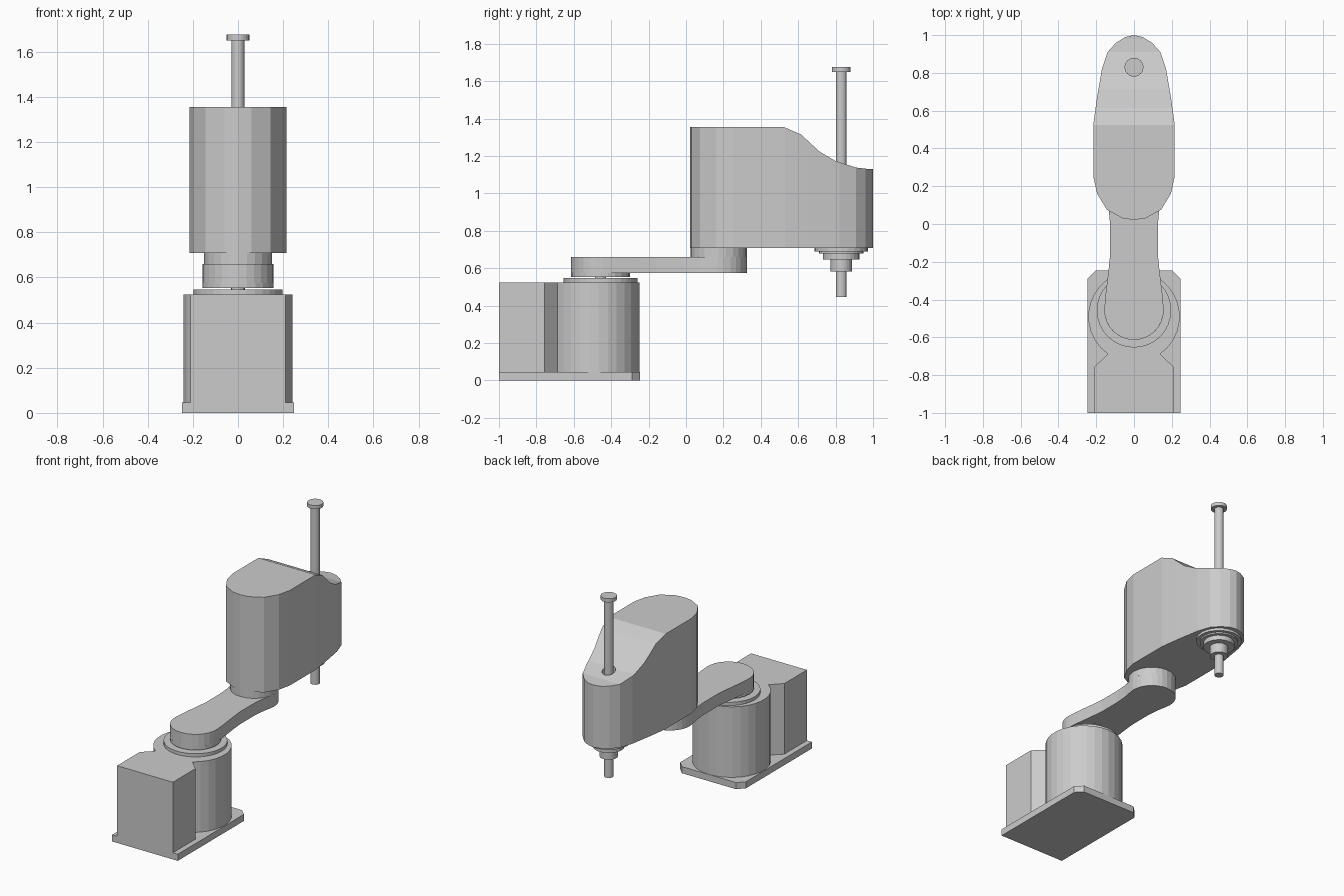
import bpy, bmesh, math
from mathutils import Matrix

if "Cube" in bpy.data.objects:
    bpy.data.objects.remove(bpy.data.objects["Cube"])

# maps (profile y, profile z, extrusion) to world y, z, x
SIDE = Matrix(((0, 0, 1, 0), (1, 0, 0, 0), (0, 1, 0, 0), (0, 0, 0, 1)))


def prism(name, outline, z0, z1, matrix=None):
    """Extrude a closed 2D outline from z0 to z1."""
    bm = bmesh.new()
    face = bm.faces.new([bm.verts.new((x, y, z0)) for x, y in outline])
    ext = bmesh.ops.extrude_face_region(bm, geom=[face])
    verts = [v for v in ext["geom"] if isinstance(v, bmesh.types.BMVert)]
    bmesh.ops.translate(bm, vec=(0, 0, z1 - z0), verts=verts)
    if matrix:
        bm.transform(matrix)
    bmesh.ops.recalc_face_normals(bm, faces=bm.faces)
    mesh = bpy.data.meshes.new(name)
    bm.to_mesh(mesh)
    bm.free()
    obj = bpy.data.objects.new(name, mesh)
    bpy.context.collection.objects.link(obj)
    return obj


def arc(cy, r, a0, a1, n):
    """Points on an arc centred at (0, cy), angles in degrees."""
    return [(r * math.cos(math.radians(a0 + (a1 - a0) * i / n)),
             cy + r * math.sin(math.radians(a0 + (a1 - a0) * i / n)))
            for i in range(n + 1)]


def disc(name, cy, r, z0, z1, n=24):
    return prism(name, arc(cy, r, 0, 360, n)[:-1], z0, z1)


def mirrored(half):
    """Complete a right-hand half outline across x = 0."""
    return half + [(-x, y) for x, y in reversed(half) if abs(x) > 1e-4]


def boolean(obj, cutter, operation):
    mod = obj.modifiers.new(operation.title(), "BOOLEAN")
    mod.object = cutter
    mod.operation = operation
    mod.solver = "EXACT"
    cutter.hide_render = True
    cutter.hide_set(True)


# base: plate with chamfered front corners, round column joined to a rear box
prism("base_plate", mirrored([(0.247, -1), (0.247, -0.29), (0.203, -0.246)]), 0, 0.045)
column = arc(-0.49, 0.242, -55, 235, 24)
box = [(-0.21, -0.757), (-0.21, -1), (0.21, -1), (0.21, -0.757)]
prism("base_column", column + box, 0.045, 0.525)

# shoulder joint
SHOULDER, ELBOW, TOOL = -0.457, 0.175, 0.83
disc("shoulder_ring", SHOULDER, 0.197, 0.525, 0.547, 32)
disc("shoulder_pin", SHOULDER, 0.03, 0.54, 0.56, 16)
disc("shoulder_hub", SHOULDER, 0.157, 0.553, 0.576)

# lower arm with a slim waist
shoulder_end = arc(SHOULDER, 0.157, -90, 5, 7)
shoulder_end[0] = (0, SHOULDER - 0.157)
waist = [(0.15, -0.37), (0.135, -0.25), (0.126, -0.16), (0.126, -0.01), (0.133, 0.07)]
elbow_end = arc(ELBOW, 0.15, -15, 90, 8)
elbow_end[-1] = (0, ELBOW + 0.15)
prism("lower_arm", mirrored(shoulder_end + waist + elbow_end), 0.575, 0.66)
disc("elbow_hub", ELBOW, 0.15, 0.66, 0.71)

# upper housing: plan outline trimmed by the sloping side profile
plan = [(0, 0.022), (0.06, 0.03), (0.143, 0.075), (0.195, 0.16), (0.215, 0.25),
        (0.215, 0.53), (0.197, 0.66), (0.17, 0.82), (0.14, 0.91), (0.095, 0.96),
        (0.045, 0.99), (0, 1.0)]
housing = prism("upper_housing", mirrored(plan), 0.707, 1.5)
profile = [(-0.1, 0.6), (1.1, 0.6), (1.1, 1.13), (0.98, 1.13), (0.91, 1.138),
           (0.80, 1.173), (0.715, 1.223), (0.615, 1.315), (0.525, 1.354), (-0.1, 1.354)]
boolean(housing, prism("housing_profile_cutter", profile, -0.4, 0.4, SIDE), "INTERSECT")
boolean(housing, disc("shaft_hole_cutter", TOOL, 0.042, 1.05, 1.4), "DIFFERENCE")

# tool spindle: stepped collars, long shaft and end cap
for i, (r, z0, z1) in enumerate([(0.142, 0.69, 0.707), (0.12, 0.68, 0.69),
                                 (0.098, 0.648, 0.68), (0.057, 0.583, 0.648)]):
    disc(f"tool_collar_{i + 1}", TOOL, r, z0, z1)
disc("tool_shaft", TOOL, 0.029, 0.446, 1.655, 16)
disc("shaft_cap", TOOL, 0.05, 1.65, 1.675)
